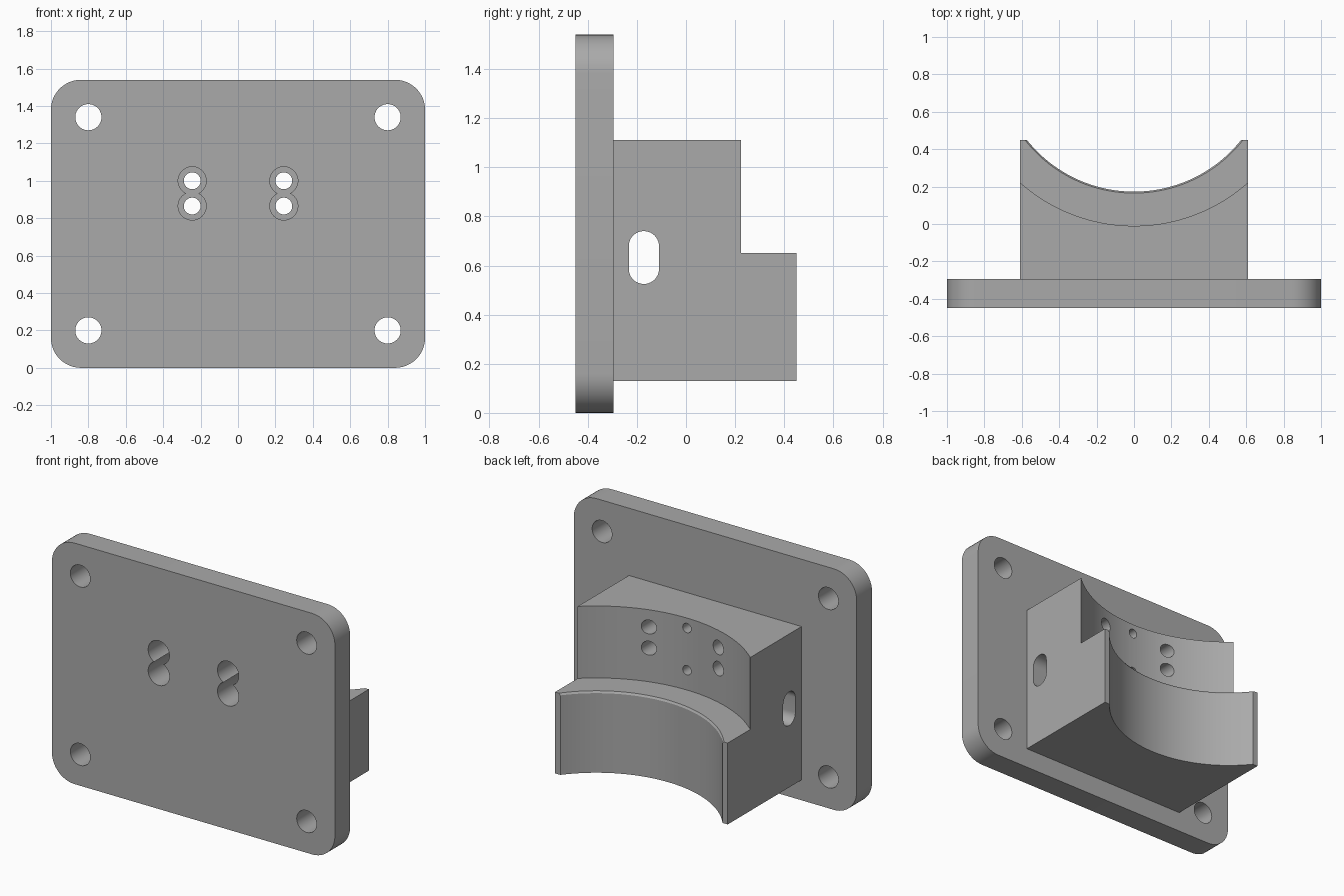
import bpy, bmesh, math
from mathutils import Matrix, Vector

cube = bpy.data.objects.get("Cube")
if cube:
    bpy.data.objects.remove(cube, do_unlink=True)

grey = bpy.data.materials.new("plain grey")
grey.use_nodes = True
colour = (0.4, 0.4, 0.4, 1)
grey.diffuse_color = colour
grey.node_tree.nodes["Principled BSDF"].inputs["Base Color"].default_value = colour


def add_object(name, bm):
    bmesh.ops.recalc_face_normals(bm, faces=bm.faces)
    mesh = bpy.data.meshes.new(name)
    bm.to_mesh(mesh)
    bm.free()
    mesh.materials.append(grey)
    obj = bpy.data.objects.new(name, mesh)
    bpy.context.collection.objects.link(obj)
    return obj


def box(name, low, high):
    low, high = Vector(low), Vector(high)
    bm = bmesh.new()
    bmesh.ops.create_cube(bm, size=1)
    bmesh.ops.scale(bm, vec=high - low, verts=bm.verts)
    bmesh.ops.translate(bm, vec=(low + high) / 2, verts=bm.verts)
    return add_object(name, bm)


def cylinder(name, start, end, r1, r2=None, sides=48):
    start, end = Vector(start), Vector(end)
    axis = end - start
    turn = Vector((0, 0, 1)).rotation_difference(axis).to_matrix().to_4x4()
    bm = bmesh.new()
    bmesh.ops.create_cone(bm, cap_ends=True, segments=sides, radius1=r1,
                          radius2=r2 or r1, depth=axis.length,
                          matrix=Matrix.Translation((start + end) / 2) @ turn)
    return add_object(name, bm)


def round_edges(obj, axis, radius, segments):
    """Round the four edges of a box that run along one axis."""
    bm = bmesh.new()
    bm.from_mesh(obj.data)
    edges = [e for e in bm.edges
             if abs((e.verts[0].co - e.verts[1].co).normalized()[axis]) > 0.9]
    bmesh.ops.bevel(bm, geom=edges, offset=radius, segments=segments,
                    profile=0.5, affect='EDGES')
    bm.to_mesh(obj.data)
    bm.free()


def combine(target, tool, operation='DIFFERENCE'):
    tool.hide_render = True
    mod = target.modifiers.new(operation.title(), 'BOOLEAN')
    mod.operation, mod.solver, mod.object = operation, 'EXACT', tool
    bpy.context.view_layer.objects.active = target
    bpy.ops.object.modifier_apply(modifier=mod.name)
    bpy.data.objects.remove(tool, do_unlink=True)


# Wall plate with rounded corners
bracket = box("mounting_bracket", (-1, -0.45, 0), (1, -0.295, 1.54))
round_edges(bracket, 1, 0.16, 12)

# Saddle block, stepped and hollowed by concentric arcs
saddle = box("saddle_block", (-0.61, -0.37, 0.13), (0.61, 0.45, 1.11))
cy, step = 0.905, 0.65
combine(saddle, cylinder("upper_arc", (0, cy, step), (0, cy, 1.4), 0.915, sides=160))
combine(saddle, cylinder("lower_arc", (0, cy, 0), (0, cy, 0.9), 0.732, sides=160))
combine(saddle, cylinder("rim_chamfer", (0, cy, step - 0.012), (0, cy, step + 0.012),
                         0.732, 0.748, sides=160))
combine(bracket, saddle, 'UNION')

# Corner screw holes
for x in (-0.8, 0.8):
    for z in (0.2, 1.34):
        combine(bracket, cylinder("screw_hole", (x, -0.6, z), (x, 0, z), 0.07))

# Counterbored through holes in pairs
for x in (-0.245, 0.245):
    for z in (0.865, 1.0):
        combine(bracket, cylinder("counterbore", (x, -0.6, z), (x, -0.15, z), 0.075))
        combine(bracket, cylinder("bolt_hole", (x, -0.6, z), (x, 0.4, z), 0.045, sides=32))

# Small blind holes in the middle of the upper arc
for z in (0.776, 1.046):
    combine(bracket, cylinder("pin_hole", (0, -0.2, z), (0, 0.3, z), 0.03, sides=24))

# Strap slot running right through the saddle
slot = box("strap_slot", (-0.9, -0.233, 0.525), (0.9, -0.11, 0.74))
round_edges(slot, 0, 0.061, 10)
combine(bracket, slot)

# Smooth curved walls, sharp corners
bpy.ops.object.select_all(action='DESELECT')
bracket.select_set(True)
bpy.context.view_layer.objects.active = bracket
bpy.ops.object.shade_smooth_by_angle(angle=math.radians(30))
